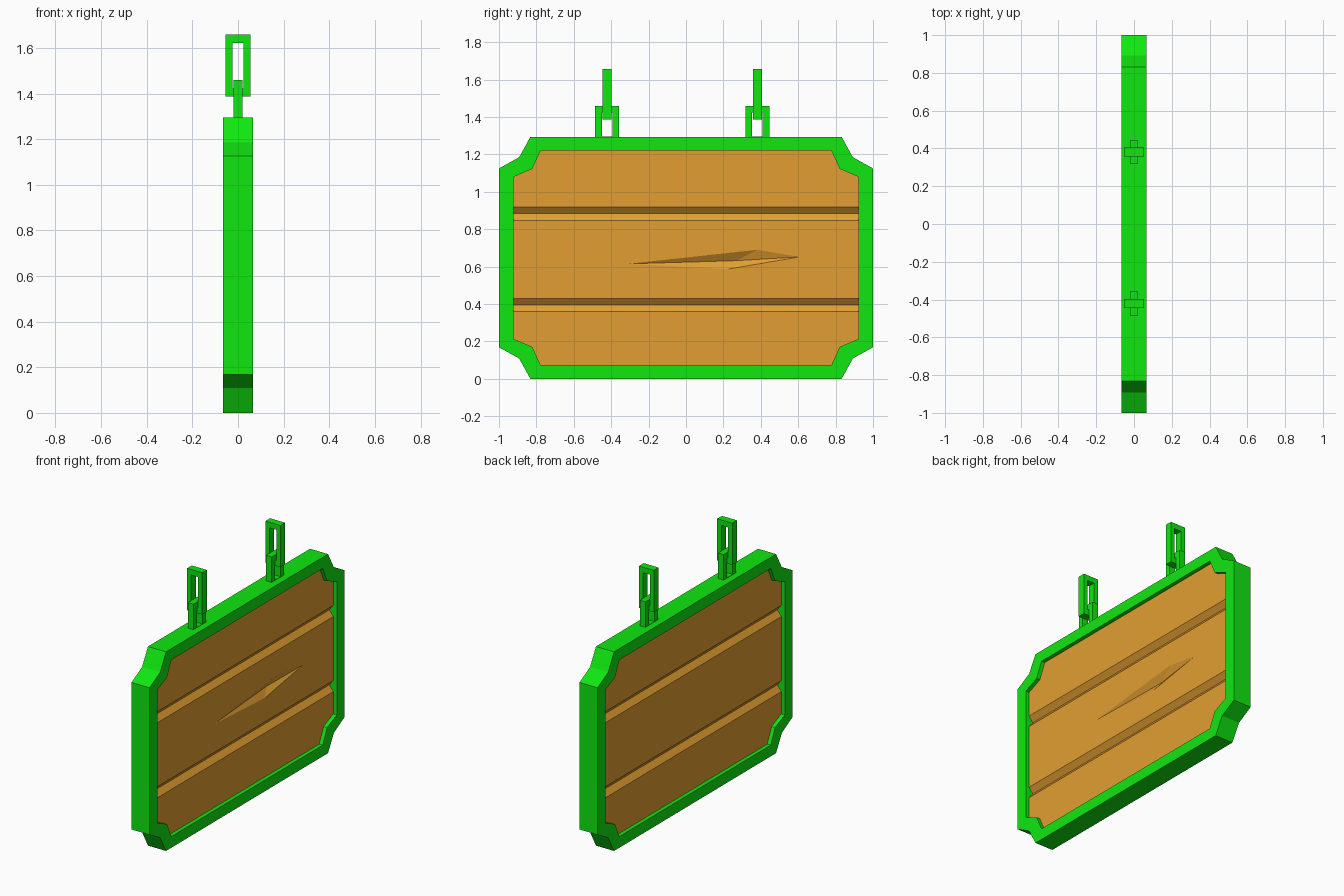
import bpy
import bmesh
from mathutils import Vector

cube = bpy.data.objects.get("Cube")
if cube:
    bpy.data.objects.remove(cube, do_unlink=True)


def material(name, rgb):
    mat = bpy.data.materials.new(name)
    mat.use_nodes = True
    mat.diffuse_color = (*rgb, 1)
    mat.node_tree.nodes["Principled BSDF"].inputs["Base Color"].default_value = (*rgb, 1)
    return mat


green = material("bright green", (0.005, 0.8, 0.005))
wood = material("orange wood", (0.76, 0.345, 0.032))

MID_Z = 0.647     # half height of the board
HALF_X = 0.065    # half thickness of the frame


def finish(name, bm, mat):
    bmesh.ops.recalc_face_normals(bm, faces=bm.faces)
    mesh = bpy.data.meshes.new(name)
    bm.to_mesh(mesh)
    bm.free()
    mesh.materials.append(mat)
    obj = bpy.data.objects.new(name, mesh)
    bpy.context.collection.objects.link(obj)
    return obj


def ring(name, outer, inner, half, place, mat):
    """Flat ring between two matching outlines, with thickness 2 * half."""
    bm = bmesh.new()
    loops = [[bm.verts.new(place(u, v, w)) for u, v in outline]
             for outline, w in ((outer, half), (inner, half), (inner, -half), (outer, -half))]
    n = len(outer)
    for k in range(4):
        a, b = loops[k], loops[(k + 1) % 4]
        for i in range(n):
            j = (i + 1) % n
            bm.faces.new((a[i], a[j], b[j], b[i]))
    return finish(name, bm, mat)


def four_corners(corner):
    """Mirror one corner's points into a closed outline about the origin."""
    right = corner + [(u, -v) for u, v in reversed(corner)]
    return right + [(-u, -v) for u, v in right]


def rectangle(u, v):
    return four_corners([(u, v)])


# Frame with notched corners
outer = four_corners([(0.832, MID_Z), (0.892, 0.538), (1.0, 0.478)])
inner = four_corners([(0.777, 0.574), (0.822, 0.476), (0.922, 0.433)])
ring("frame", outer, inner, HALF_X, lambda u, v, w: (w, u, v + MID_Z), green)

# Plank panel: a profile with V grooves on both faces, run along y
FACE, DEEP, END = 0.04, 0.011, 0.96
side = [(FACE, 0.03)]
for groove in (0.395, 0.883):
    side += [(FACE, groove - 0.036), (DEEP, groove), (FACE, groove + 0.036)]
side.append((FACE, 1.26))
profile = side + [(-x, z) for x, z in reversed(side)]

bm = bmesh.new()
start = bm.faces.new([bm.verts.new((x, -END, z)) for x, z in profile])
moved = bmesh.ops.extrude_face_region(bm, geom=[start], use_keep_orig=True)["geom"]
bmesh.ops.translate(bm, vec=(0, 2 * END, 0),
                    verts=[g for g in moved if isinstance(g, bmesh.types.BMVert)])

# Panel corners trimmed so that they stay inside the frame
for sy in (-1, 1):
    for sz in (-1, 1):
        normal = Vector((0, sy, sz))
        bmesh.ops.bisect_plane(bm, geom=bm.verts[:] + bm.edges[:] + bm.faces[:],
                               plane_co=(0, sy * 1.387, MID_Z), plane_no=normal,
                               clear_outer=True)
        bmesh.ops.holes_fill(bm, edges=[e for e in bm.edges if e.is_boundary], sides=0)
panel = finish("plank_panel", bm, wood)

# Long crack carved into the middle plank
rim = [(-0.31, 0.615), (0.225, 0.587), (0.607, 0.652), (0.38, 0.69)]
bm = bmesh.new()
tip = bm.verts.new((DEEP, 0.27, 0.632))
low = [bm.verts.new((FACE, y, z)) for y, z in rim]
high = [bm.verts.new((FACE + 0.05, y, z)) for y, z in rim]
for i in range(4):
    j = (i + 1) % 4
    bm.faces.new((tip, low[i], low[j]))
    bm.faces.new((low[i], low[j], high[j], high[i]))
bm.faces.new(high)
cutter = finish("crack_cutter", bm, wood)
cutter.hide_render = True

cut = panel.modifiers.new("crack", 'BOOLEAN')
cut.operation = 'DIFFERENCE'
cut.solver = 'EXACT'
cut.object = cutter
bpy.context.view_layer.objects.active = panel
bpy.ops.object.modifier_apply(modifier=cut.name)
bpy.data.objects.remove(cutter, do_unlink=True)

# Two hanging chains: a lower link sunk in the frame and a crossed upper link
for label, cy in (("front", -0.422), ("back", 0.382)):
    ring(label + "_lower_link", rectangle(0.064, 0.1), rectangle(0.028, 0.064), 0.02,
         lambda u, v, w: (w, cy + u, v + 1.36), green)
    ring(label + "_upper_link", rectangle(0.054, 0.136), rectangle(0.025, 0.1), 0.024,
         lambda u, v, w: (u, cy + w, v + 1.522), green)
